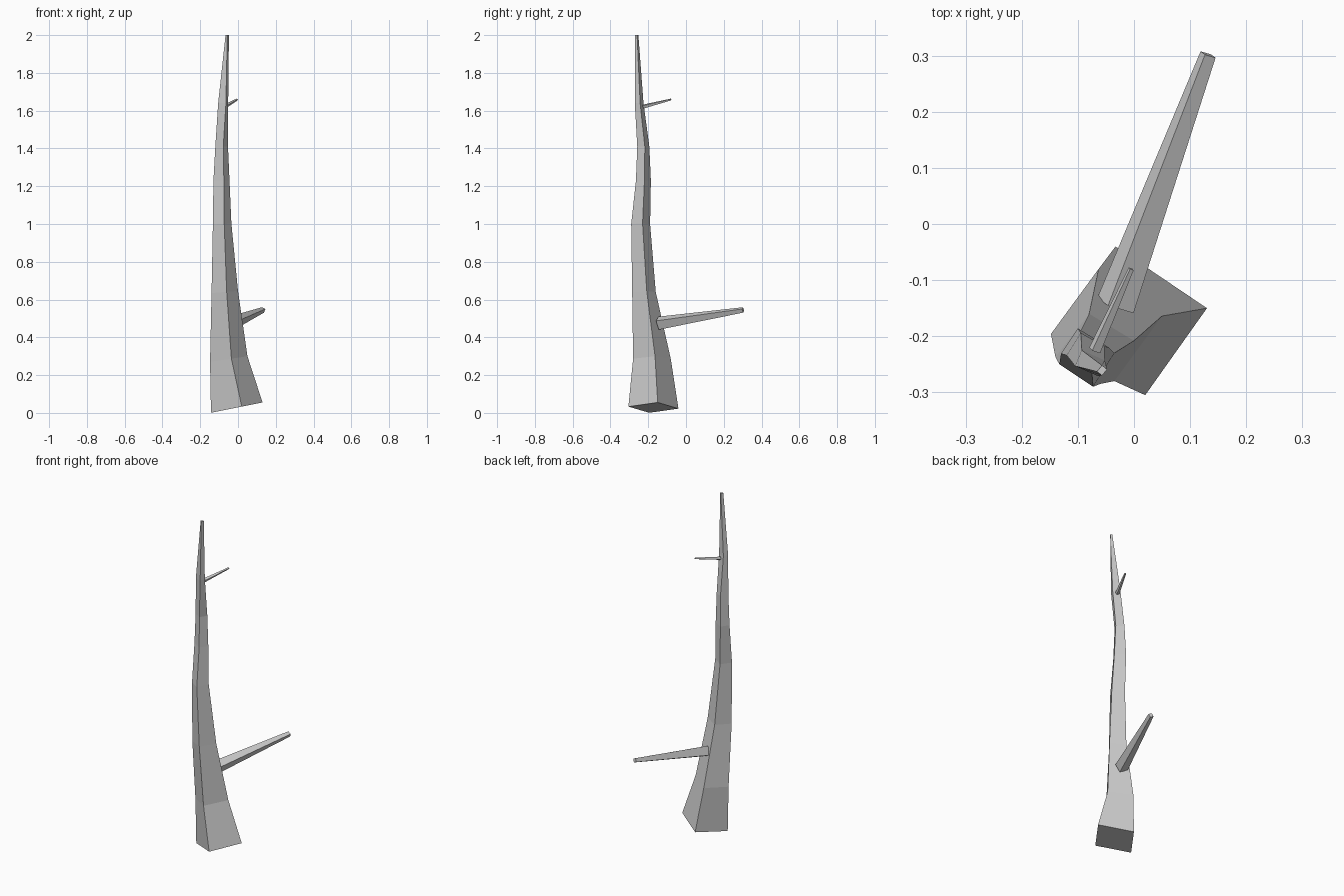
import bpy
from mathutils import Vector

if "Cube" in bpy.data.objects:
    bpy.data.objects.remove(bpy.data.objects["Cube"])


def loft(name, rings):
    """Skin four-sided rings into a closed flat-shaded tube."""
    n = 4
    verts = [v for r in rings for v in r]
    faces = [tuple(reversed(range(n)))]
    for i in range(len(rings) - 1):
        for k in range(n):
            a, b = i * n + k, i * n + (k + 1) % n
            faces.append((a, b, b + n, a + n))
    faces.append(tuple(range(len(verts) - n, len(verts))))
    me = bpy.data.meshes.new(name)
    me.from_pydata(verts, [], faces)
    ob = bpy.data.objects.new(name, me)
    bpy.context.collection.objects.link(ob)
    return ob


# Trunk: left x, front corner (x, y), right corner (x, y), back y, height, tilt
sections = [
    (-0.143, 0.02, -0.305, 0.130, -0.150, -0.040, 0.028, 0.20),
    (-0.148, -0.035, -0.280, 0.050, -0.164, -0.080, 0.285, 0.15),
    (-0.140, -0.060, -0.285, 0.000, -0.208, -0.160, 0.64, 0.08),
    (-0.133, -0.073, -0.290, -0.035, -0.230, -0.190, 1.00, 0.05),
    (-0.130, -0.075, -0.265, -0.045, -0.220, -0.186, 1.23, 0.0),
    (-0.120, -0.078, -0.258, -0.053, -0.218, -0.194, 1.41, 0.0),
    (-0.105, -0.064, -0.271, -0.052, -0.243, -0.225, 1.64, 0.0),
    (-0.066, -0.057, -0.270, -0.048, -0.259, -0.252, 2.00, 0.0),
]
trunk = []
for lx, fx, fy, rx, ry, by, z, tilt in sections:
    pts = [(lx, fy + by - ry), (fx, fy), (rx, ry), (lx + rx - fx, by)]
    cx = (lx + rx) / 2
    trunk.append([(x, y, z + tilt * (x - cx)) for x, y in pts])
loft("trunk", trunk)


def branch(name, start, end, r0, r1):
    """Tapered square branch, rolled a little about its axis."""
    a, b = Vector(start), Vector(end)
    d = (b - a).normalized()
    side = d.cross(Vector((0, 0, 1))).normalized()
    up = side.cross(d)
    roll = [(-0.35, 1), (-1, -0.35), (0.35, -1), (1, 0.35)]
    rings = [[c + side * p * r + up * u * r for p, u in reversed(roll)]
             for c, r in ((a, r0), (b, r1))]
    for r in rings:
        r.reverse()
    loft(name, rings)


# Side branches
branch("lower_branch", (-0.033, -0.145, 0.475), (0.132, 0.302, 0.545), 0.035, 0.0145)
branch("upper_branch", (-0.070, -0.225, 1.622), (-0.005, -0.080, 1.659), 0.011, 0.005)

# Make all normals face outward
import bmesh
for ob in bpy.context.collection.objects:
    bm = bmesh.new()
    bm.from_mesh(ob.data)
    bmesh.ops.recalc_face_normals(bm, faces=bm.faces)
    bm.to_mesh(ob.data)
    bm.free()
